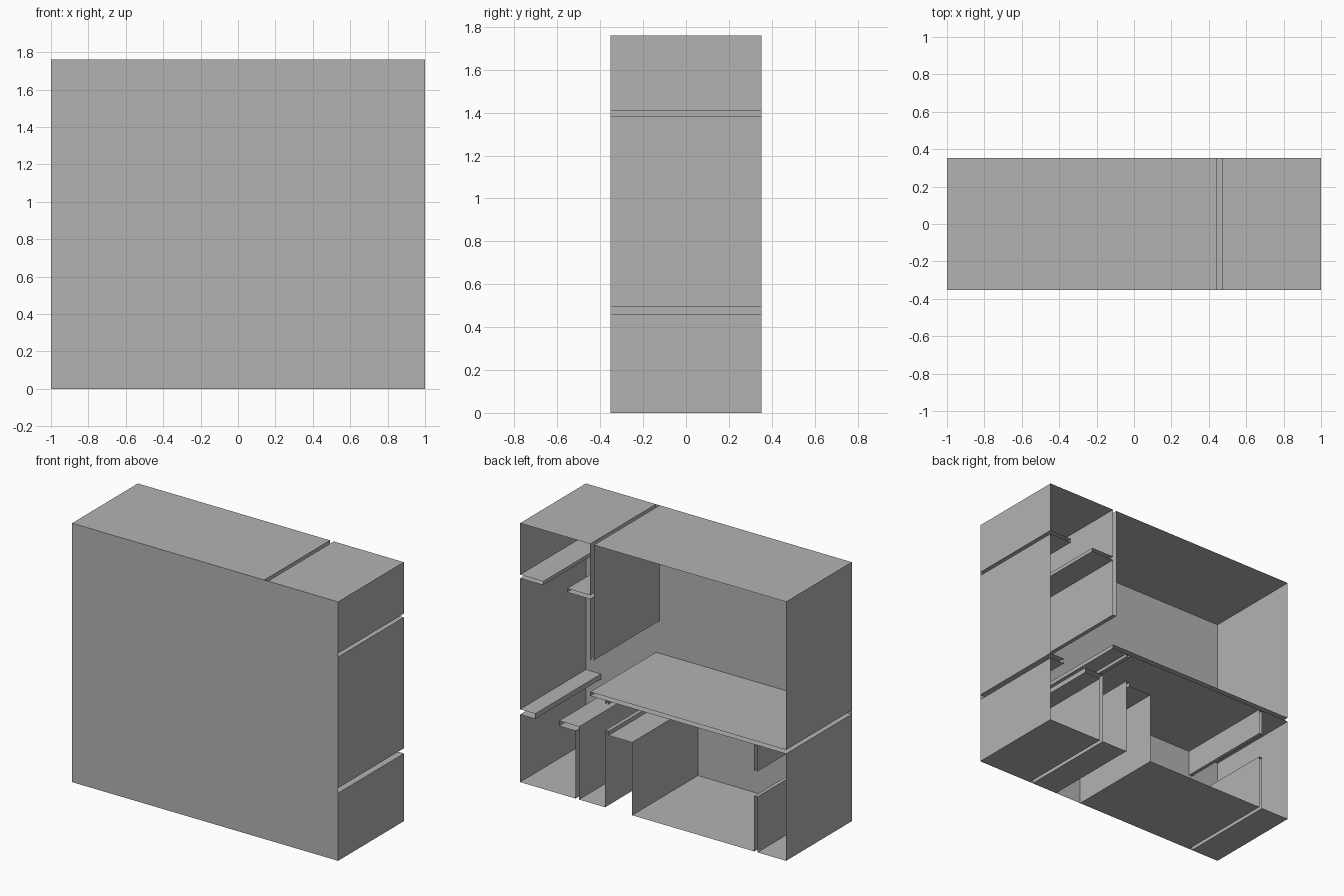
import bpy
import bmesh

cube = bpy.data.objects.get("Cube")
if cube:
    bpy.data.objects.remove(cube, do_unlink=True)

# Overall extents: half width, half depth, height
W, D, H = 1.0, 0.353, 1.76

# Shared wall lines, in plan (x) and in height (z)
DIV_A, DIV_B = 0.445, 0.473        # tall upper divider
HIGH_A, HIGH_B = 1.385, 1.41       # upper shelf on the left
LOW_A, LOW_B = 0.46, 0.495         # lower shelf on the left
SLAB_A, SLAB_B = 0.727, 0.754      # long middle slab
POST_A, POST_B = 0.557, 0.583      # thin lower post
BLOCK_A, BLOCK_B = 0.158, 0.361    # hollow block
JAMB = 0.335                       # inner side of the narrow door frame
FIN_A, FIN_B = -0.785, -0.76       # fin near the right side

grey = bpy.data.materials.new("plain grey")
grey.use_nodes = True
colour = (0.45, 0.45, 0.45, 1.0)
grey.diffuse_color = colour
grey.node_tree.nodes["Principled BSDF"].inputs["Base Color"].default_value = colour


def finish(name, bm):
    """Turn a bmesh into a flat shaded grey object."""
    mesh = bpy.data.meshes.new(name)
    bm.to_mesh(mesh)
    bm.free()
    mesh.materials.append(grey)
    obj = bpy.data.objects.new(name, mesh)
    bpy.context.collection.objects.link(obj)
    return obj


def wall(name, path):
    """Sweep an open x-z path from the front to the back as a thin sheet."""
    bm = bmesh.new()
    verts = [bm.verts.new((x, -D, z)) for x, z in path]
    edges = [bm.edges.new(pair) for pair in zip(verts, verts[1:])]
    swept = bmesh.ops.extrude_edge_only(bm, edges=edges)["geom"]
    moved = [g for g in swept if isinstance(g, bmesh.types.BMVert)]
    bmesh.ops.translate(bm, verts=moved, vec=(0, 2 * D, 0))
    return finish(name, bm)


def bar(name, x0, x1, z0, z1):
    """Wall stub rooted at x0 whose free end is at x1."""
    return wall(name, [(x0, z0), (x1, z0), (x1, z1), (x0, z1)])


def upright(name, x0, x1, z0, z1):
    """Wall stub rooted at z0 whose free end is at z1."""
    return wall(name, [(x0, z0), (x0, z1), (x1, z1), (x1, z0)])


# Front panel closing every compartment
bm = bmesh.new()
corners = [(-W, 0), (W, 0), (W, H), (-W, H)]
bm.faces.new([bm.verts.new((x, -D, z)) for x, z in corners])
finish("front_panel", bm)

# Outer shell, broken where the hollow walls meet it
wall("upper_left_shell", [(DIV_B, H), (W, H), (W, HIGH_B)])
wall("middle_left_shell", [(W, HIGH_A), (W, LOW_B)])
wall("lower_left_shell", [(W, LOW_A), (W, 0), (POST_B, 0)])
wall("narrow_bay_base", [(POST_A, 0), (BLOCK_B, 0)])
wall("large_bay_base", [(BLOCK_A, 0), (FIN_B, 0)])
wall("lower_right_shell", [(FIN_A, 0), (-W, 0), (-W, SLAB_A)])
wall("upper_right_shell", [(-W, SLAB_B), (-W, H), (DIV_A, H)])

# Shelves that grow inward from the left side
bar("upper_shelf", W, 0.827, HIGH_A, HIGH_B)
bar("lower_shelf", W, 0.887, LOW_A, LOW_B)

# Tall divider with a short branch facing the upper shelf
wall("upper_divider", [
    (DIV_A, H), (DIV_A, 0.976), (DIV_B, 0.976), (DIV_B, HIGH_A),
    (0.647, HIGH_A), (0.647, HIGH_B), (DIV_B, HIGH_B), (DIV_B, H)])

# Thin post with an overhanging head facing the lower shelf
wall("lower_post", [
    (POST_B, 0), (POST_B, LOW_A), (0.707, LOW_A),
    (0.707, LOW_B), (POST_A, LOW_B), (POST_A, 0)])

# Hollow block with a raised lip as door frame
wall("hollow_block", [
    (BLOCK_B, 0), (BLOCK_B, 0.523), (JAMB, 0.523),
    (JAMB, LOW_B), (BLOCK_A, LOW_B), (BLOCK_A, 0)])

# Long slab between the upper and lower large bays
bar("middle_slab", -W, DIV_B, SLAB_A, SLAB_B)
upright("door_frame_stub", JAMB, BLOCK_B, SLAB_A, 0.705)

# Fin near the right side, split by a doorway
upright("fin_upper", FIN_A, FIN_B, SLAB_A, 0.55)
upright("fin_lower", FIN_A, FIN_B, 0, 0.377)
